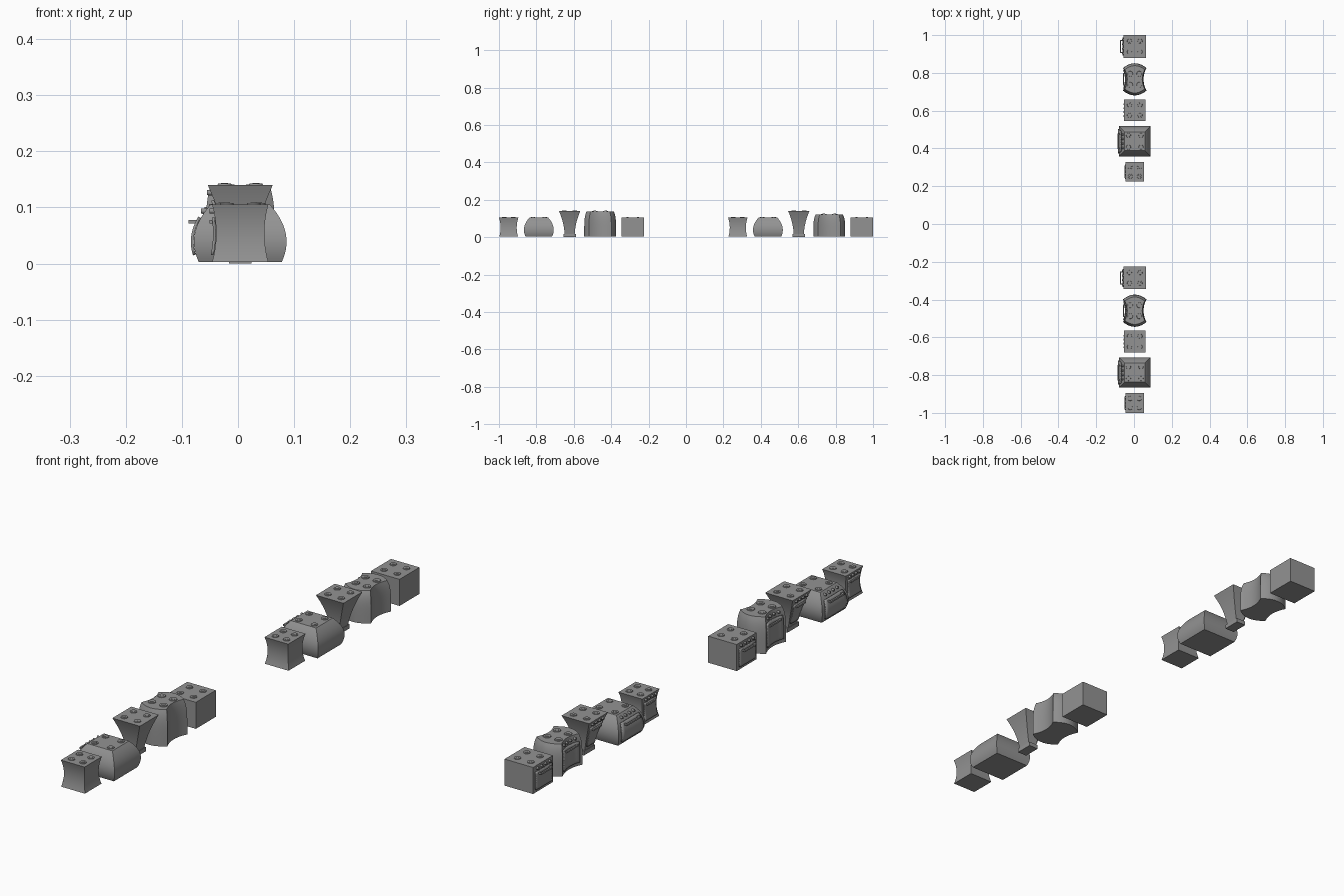
import bpy, bmesh, math
from mathutils import Matrix, Vector

cube = bpy.data.objects.get("Cube")
if cube:
    bpy.data.objects.remove(cube, do_unlink=True)

grey = bpy.data.materials.new("plain grey")
grey.use_nodes = True
colour = (0.29, 0.29, 0.29, 1)
grey.diffuse_color = colour
grey.node_tree.nodes["Principled BSDF"].inputs["Base Color"].default_value = colour


def finish(bm, name, location):
    bmesh.ops.recalc_face_normals(bm, faces=bm.faces)
    me = bpy.data.meshes.new(name)
    bm.to_mesh(me)
    bm.free()
    me.materials.append(grey)
    me.shade_smooth()
    me.set_sharp_from_angle(angle=math.radians(32))
    ob = bpy.data.objects.new(name, me)
    ob.location = location
    bpy.context.scene.collection.objects.link(ob)
    return ob


def add_box(bm, low, high):
    low, high = Vector(low), Vector(high)
    size = high - low
    mat = Matrix.Translation((low + high) / 2) @ Matrix.Diagonal((*size, 1))
    bmesh.ops.create_cube(bm, size=1, matrix=mat)


def add_disc(bm, centre, radius, depth, rotation=Matrix()):
    bmesh.ops.create_cone(bm, cap_ends=True, segments=20, radius1=radius, radius2=radius * 0.9,
                          depth=depth, matrix=Matrix.Translation(centre) @ rotation)


class Stove:
    """A cooker body whose half widths follow a quadratic from bottom to top."""

    def __init__(self, name, y, base, top, x_half, y_half, bow=(0, 0), shoulder=0,
                 burner=(0.024, 0.024, 0.013), reach=0.015, handle=0.7):
        self.name, self.location = name, (0.004, y, 0)
        self.base, self.top = base, top
        self.x_half, self.y_half = x_half, y_half
        self.bow, self.shoulder = bow, shoulder
        self.burner, self.reach, self.handle = burner, reach, handle

    def z(self, t):
        return self.base + t * (self.top - self.base)

    def half(self, values, t):
        a, mid, b = values
        c = 2 * (a + b - 2 * mid)
        return (a + (b - a - c) * t + c * t * t) * (1 - self.shoulder * t ** 5)

    def side(self, u, t):
        # Point on the +x side, u from -1 to 1 across its width
        x = self.half(self.x_half, t) * (1 - self.bow[0] * (1 - u * u))
        return x, u * self.half(self.y_half, t)

    def end(self, u, t):
        # Point on the +y end
        y = self.half(self.y_half, t) * (1 + self.bow[1] * (1 - u * u))
        return u * self.half(self.x_half, t), y

    def outline(self, t):
        n = 10 if any(self.bow) else 1
        us = [2 * i / n - 1 for i in range(n)]
        pts = [self.side(u, t) for u in us] + [self.end(-u, t) for u in us]
        return pts + [(-x, -y) for x, y in pts]

    def build_body(self):
        bm = bmesh.new()
        steps = 14
        rings = [[bm.verts.new((x, y, self.z(i / steps))) for x, y in self.outline(i / steps)]
                 for i in range(steps + 1)]
        for low, high in zip(rings, rings[1:]):
            for i in range(len(low)):
                j = (i + 1) % len(low)
                bm.faces.new((low[i], low[j], high[j], high[i]))
        bm.faces.new(rings[0])
        bm.faces.new(rings[-1])
        if "flared" in self.name:
            add_box(bm, (-0.02, -0.034, 0), (0.02, 0.034, self.base))
        finish(bm, self.name + "_body", self.location)

    def build_door(self):
        # Thin panel that follows the curved oven side
        bm = bmesh.new()
        n = 8
        grid = []
        for i in range(n + 1):
            t = 0.12 + 0.66 * i / n
            row = []
            for j in range(n + 1):
                x, y = self.side(0.8 * (2 * j / n - 1), t)
                row.append(bm.verts.new((-x - 0.003, y, self.z(t))))
            grid.append(row)
        for a, b in zip(grid, grid[1:]):
            for j in range(n):
                bm.faces.new((a[j], b[j], b[j + 1], a[j + 1]))
        ob = finish(bm, self.name + "_oven_door", self.location)
        mod = ob.modifiers.new("thickness", "SOLIDIFY")
        mod.thickness, mod.offset = 0.005, 0

    def build_fittings(self):
        # Door handle: flat bar on two legs
        bm = bmesh.new()
        t = self.handle
        x, y = self.side(0.58, t)
        x0, z = self.side(0, t)[0], self.z(t)
        out = -x0 - self.reach - 0.003
        add_box(bm, (out, -y, z - 0.003), (out + 0.006, y, z + 0.003))
        for s in (-1, 1):
            leg = s * (y - 0.003)
            add_box(bm, (out + 0.001, leg - 0.003, z - 0.003), (-x0 + 0.006, leg + 0.003, z + 0.003))
        finish(bm, self.name + "_handle", self.location)
        # Row of control knobs
        bm = bmesh.new()
        t = 0.89
        turn = Matrix.Rotation(-math.pi / 2, 4, "Y")
        for u in (-0.6, -0.2, 0.2, 0.6):
            x, y = self.side(u, t)
            add_disc(bm, (-x - 0.002, y, self.z(t)), 0.005, 0.011, turn)
        finish(bm, self.name + "_knobs", self.location)
        # Four hotplates
        bm = bmesh.new()
        bx, by, r = self.burner
        for sx in (-1, 1):
            for sy in (-1, 1):
                add_disc(bm, (sx * bx, sy * by, self.top), r, 0.005)
                add_disc(bm, (sx * bx, sy * by, self.top + 0.001), r * 0.5, 0.005)
        finish(bm, self.name + "_hotplates", self.location)


# Two rows of the same five stoves, the second with a lower curved stove
for row, shift, curved_top in (("front", 0, 0.138), ("back", 1.225, 0.122)):
    flat = (0.06, 0.06, 0.06)
    stoves = [
        Stove(row + "_waisted_stove", -0.948 + shift, 0.003, 0.105,
              (0.05, 0.043, 0.05), (0.05, 0.043, 0.052), reach=0.008),
        Stove(row + "_bulging_stove", -0.787 + shift, 0.003, 0.105,
              (0.074, 0.081, 0.053), (0.071, 0.078, 0.05),
              burner=(0.033, 0.031, 0.013)),
        Stove(row + "_flared_stove", -0.622 + shift, 0.016, 0.14,
              (0.018, 0.034, 0.058), (0.027, 0.036, 0.057),
              burner=(0.028, 0.028, 0.013), reach=0.01),
        Stove(row + "_curved_stove", -0.459 + shift, 0.003, curved_top,
              (0.062, 0.062, 0.062), flat, bow=(0.25, 0.42), shoulder=0.15,
              burner=(0.024, 0.029, 0.015)),
        Stove(row + "_box_stove", -0.285 + shift, 0.003, 0.104, flat, flat,
              burner=(0.028, 0.028, 0.013)),
    ]
    for stove in stoves:
        stove.build_body()
        stove.build_door()
        stove.build_fittings()
